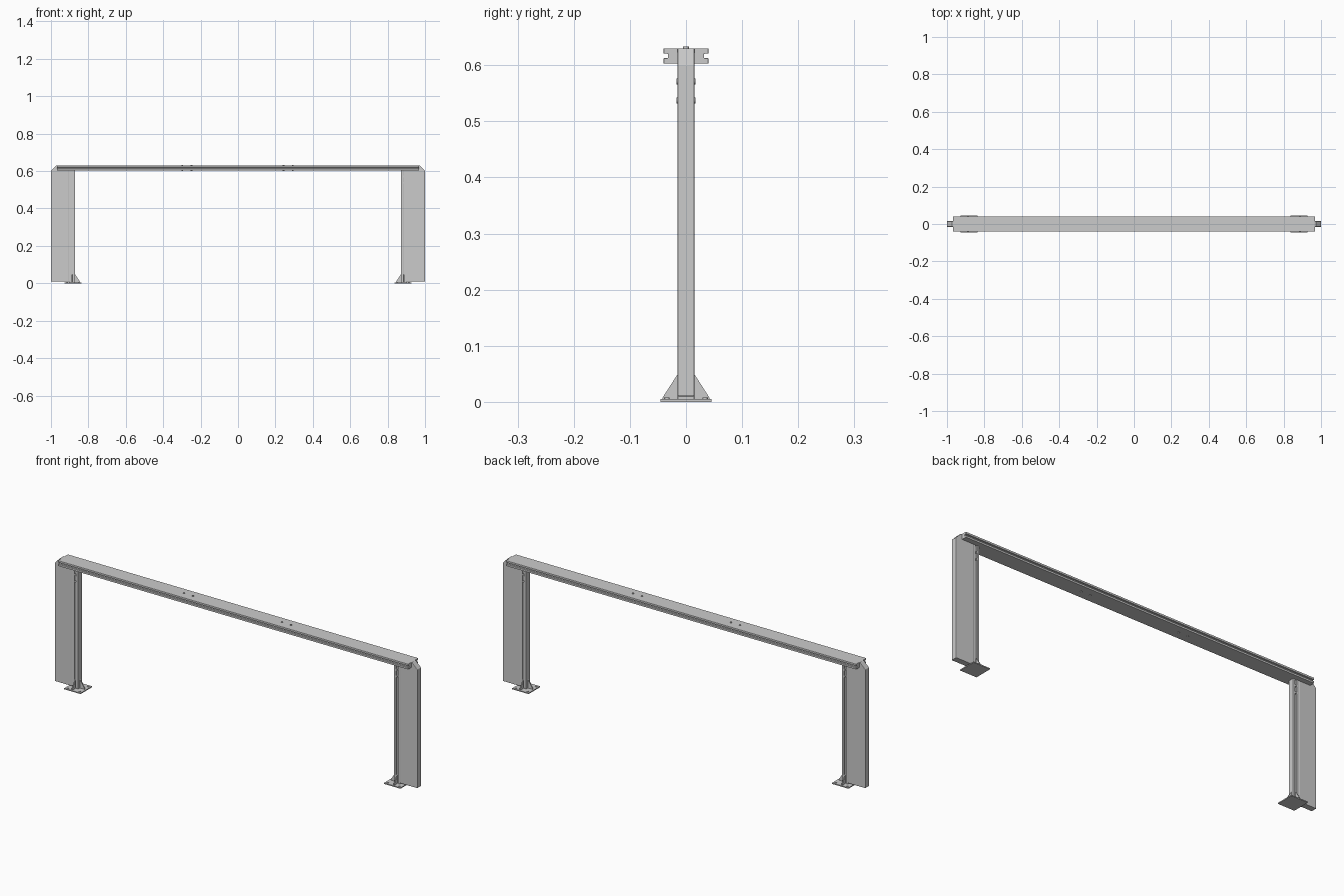
import bpy, bmesh, math
from mathutils import Vector

if "Cube" in bpy.data.objects:
    bpy.data.objects.remove(bpy.data.objects["Cube"])


def prism(name, pts, to3d, depth, bevel=0.0):
    """Extrude a closed 2D outline; to3d maps (u, v) to a start point, depth is a vector."""
    bm = bmesh.new()
    face = bm.faces.new([bm.verts.new(to3d(u, v)) for u, v in pts])
    res = bmesh.ops.extrude_face_region(bm, geom=[face])
    verts = [g for g in res["geom"] if isinstance(g, bmesh.types.BMVert)]
    bmesh.ops.translate(bm, verts=verts, vec=Vector(depth))
    bmesh.ops.recalc_face_normals(bm, faces=bm.faces)
    me = bpy.data.meshes.new(name)
    bm.to_mesh(me)
    bm.free()
    ob = bpy.data.objects.new(name, me)
    bpy.context.collection.objects.link(ob)
    if bevel:
        mod = ob.modifiers.new("Soft edges", 'BEVEL')
        mod.width, mod.segments = bevel, 2
    return ob


def bolt(name, loc, axis, radius, length):
    bpy.ops.mesh.primitive_cylinder_add(vertices=20, radius=radius, depth=length, location=loc)
    ob = bpy.context.object
    ob.name = name
    ob.rotation_euler = {'x': (0, math.pi / 2, 0), 'y': (math.pi / 2, 0, 0), 'z': (0, 0, 0)}[axis]
    bpy.ops.object.shade_smooth_by_angle()
    return ob


def grooved(w, h, slot, deep):
    """Rectangular outline (half sizes) with a slot in both the -u and +u sides."""
    right = [(w, -h), (w, -slot), (w - deep, -slot), (w - deep, slot), (w, slot), (w, h)]
    return right + [(-u, -v) for u, v in right]


# Crossbeam extrusion with a slot along front and back
BEAM_Z, BEAM_X = 0.6165, 0.967
prism("crossbeam", grooved(0.04, 0.0135, 0.004, 0.008),
      lambda u, v: (-BEAM_X, u, BEAM_Z + v), (2 * BEAM_X, 0, 0), 0.0012)

# Beam bolts, showing above and below
for x in (-0.298, -0.248, 0.243, 0.293):
    bolt("beam_bolt", (x, 0, BEAM_Z), 'z', 0.005, 0.033)

for s, side in ((-1, "left"), (1, "right")):
    # Post extrusion with slots front and back
    px = s * 0.888
    prism(side + "_post", grooved(0.015, 0.0165, 0.005, 0.006),
          lambda u, v: (px + v, u, 0.004), (0, 0, 0.6), 0.0012)

    # Side panel with a sloped top outer corner
    outline = [(1, 0.01), (0.904, 0.01), (0.904, 0.604), (0.966, 0.604),
               (0.966, 0.63), (0.972, 0.63), (1, 0.601)]
    prism(side + "_panel", outline, lambda u, v: (s * u, -0.015, v), (0, 0.03, 0), 0.002)

    # Base plate
    plate = [(0.837, -0.045), (0.928, -0.045), (0.928, 0.045), (0.837, 0.045)]
    prism(side + "_base_plate", plate, lambda u, v: (s * u, v, 0), (0, 0, 0.005))

    # Gussets: one inward, one to the front, one to the back
    tri = [(0, 0.004), (0.027, 0.004), (0.027, 0.008), (0, 0.05)]
    prism(side + "_inner_gusset", tri,
          lambda u, v: (s * (0.872 - u), -0.0025, v), (0, 0.005, 0))
    for d, where in ((-1, "front"), (1, "back")):
        prism(f"{side}_{where}_gusset", tri,
              lambda u, v: (px - 0.0025, d * (0.0145 + u), v), (0.005, 0, 0))
        # Base plate bolts
        for x in (0.85, 0.915):
            bolt(side + "_base_bolt", (s * x, d * 0.034, 0.005), 'z', 0.005, 0.005)

    # Post bolts through front and back
    for z in (0.537, 0.571):
        bolt(side + "_post_bolt", (s * 0.885, 0, z), 'y', 0.005, 0.034)
